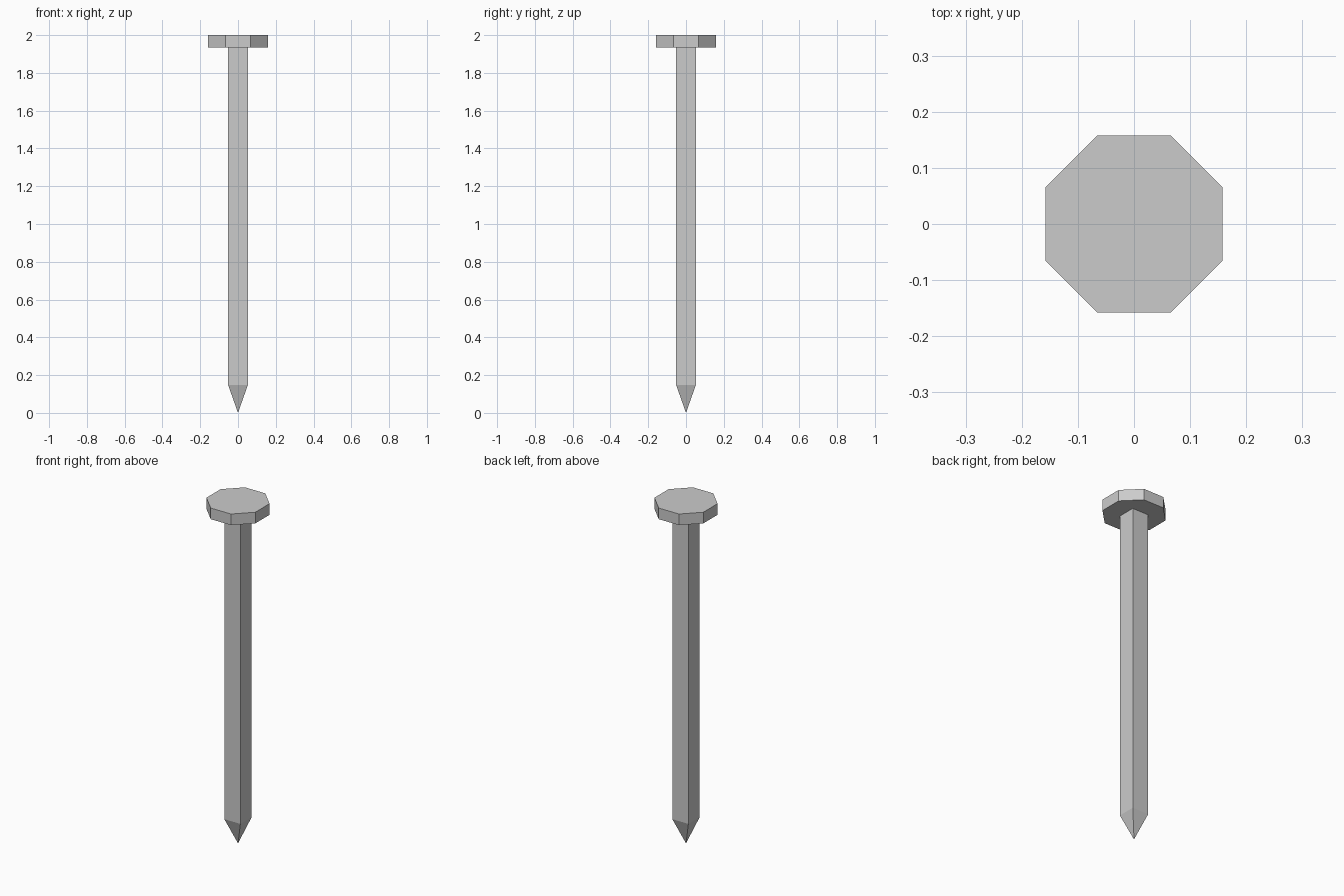
import bpy
import math

if "Cube" in bpy.data.objects:
    bpy.data.objects.remove(bpy.data.objects["Cube"])


def prism(name, sides, apothem_bottom, apothem_top, z0, z1):
    """Flat-sided prism or pyramid with faces square to the x and y axes."""
    k = 1 / math.cos(math.pi / sides)
    bpy.ops.mesh.primitive_cone_add(
        vertices=sides, radius1=apothem_bottom * k, radius2=apothem_top * k,
        depth=z1 - z0, location=(0, 0, (z0 + z1) / 2))
    obj = bpy.context.object
    obj.name = name
    obj.rotation_euler.z = math.pi / sides
    bpy.ops.object.transform_apply(location=True, rotation=True, scale=True)
    return obj


TIP_TOP, HEAD_BOTTOM, HEAD_TOP = 0.147, 1.935, 2.0
SHAFT_HALF, HEAD_HALF = 0.052, 0.158

# Octagonal head
prism("nail_head", 8, HEAD_HALF, HEAD_HALF, HEAD_BOTTOM, HEAD_TOP)

# Square shaft, its lower end extruded and merged into a pyramid point
shaft = prism("nail_shaft", 4, SHAFT_HALF, SHAFT_HALF, TIP_TOP, HEAD_BOTTOM)
import bmesh
bm = bmesh.new()
bm.from_mesh(shaft.data)
bm.faces.ensure_lookup_table()
bottom = min(bm.faces, key=lambda f: f.calc_center_median().z)
bmesh.ops.poke(bm, faces=[bottom])
min(bm.verts, key=lambda v: v.co.xy.length).co = (0, 0, 0)
bm.to_mesh(shaft.data)
bm.free()
shaft.data.update()
